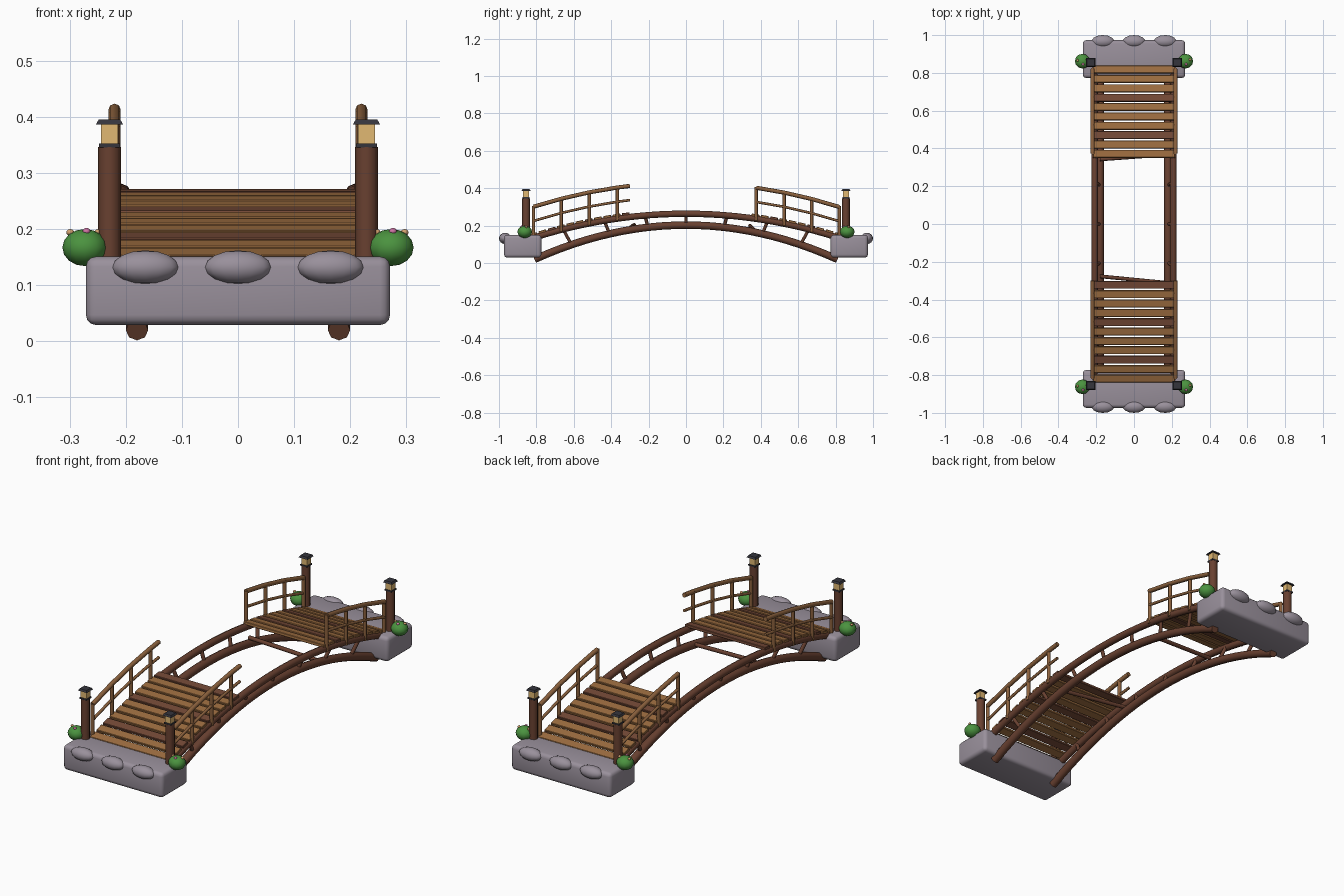
import bpy, math
from mathutils import Vector

cube = bpy.data.objects.get("Cube")
if cube:
    bpy.data.objects.remove(cube, do_unlink=True)


def material(name, *rgb):
    m = bpy.data.materials.new(name)
    m.use_nodes = True
    m.diffuse_color = (*rgb, 1)
    m.node_tree.nodes["Principled BSDF"].inputs["Base Color"].default_value = (*rgb, 1)
    return m


STONE = material("grey stone", 0.32, 0.28, 0.33)
BEAM = material("dark brown timber", 0.14, 0.052, 0.03)
PLANK = material("light brown plank", 0.33, 0.15, 0.05)
PLANK_DARK = material("dark brown plank", 0.17, 0.065, 0.036)
RAIL = material("rail wood", 0.26, 0.12, 0.047)
LEAF = material("green leaf", 0.07, 0.29, 0.05)
IRON = material("black iron", 0.035, 0.035, 0.045)
GLASS = material("amber glass", 0.75, 0.48, 0.17)
PINK = material("pink flower", 0.65, 0.18, 0.38)
PEACH = material("peach flower", 0.65, 0.36, 0.16)


def finish(name, mat, smooth=True):
    o = bpy.context.object
    o.name = name
    o.data.materials.clear()
    o.data.materials.append(mat)
    if smooth:
        bpy.ops.object.shade_smooth_by_angle(angle=math.radians(50))
    return o


def box(name, mat, loc, size, tilt=0, bevel=0, segments=1):
    bpy.ops.mesh.primitive_cube_add(size=1, location=loc)
    o = bpy.context.object
    o.scale = size
    bpy.ops.object.transform_apply(location=False, rotation=False, scale=True)
    o.rotation_euler.x = tilt
    if bevel:
        b = o.modifiers.new("soft edges", "BEVEL")
        b.width, b.segments = bevel, segments
        bpy.ops.object.modifier_apply(modifier=b.name)
    return finish(name, mat, segments > 1)


def ball(name, mat, loc, size, segments=12, rings=8):
    bpy.ops.mesh.primitive_uv_sphere_add(segments=segments, ring_count=rings, location=loc)
    bpy.context.object.scale = size
    return finish(name, mat)


def tube(name, mat, points, radius):
    # Round timber swept along a path, with closed ends
    c = bpy.data.curves.new(name, "CURVE")
    c.dimensions = "3D"
    c.bevel_depth, c.bevel_resolution, c.use_fill_caps = radius, 2, True
    s = c.splines.new("POLY")
    s.points.add(len(points) - 1)
    for p, co in zip(s.points, points):
        p.co = (*co, 1)
    o = bpy.data.objects.new(name, c)
    bpy.context.collection.objects.link(o)
    bpy.ops.object.select_all(action="DESELECT")
    o.select_set(True)
    bpy.context.view_layer.objects.active = o
    bpy.ops.object.convert(target="MESH")
    return finish(name, mat)


def upper(y):
    return 0.264 - 0.13 * (y / 0.82) ** 2


def lower(y):
    return 0.203 - 0.183 * (y / 0.81) ** 2


# Arched side beams and the struts between them
steps = [i / 12 for i in range(-12, 13)]
for s in (-1, 1):
    tube("upper_beam", BEAM, [(s * 0.208, t * 0.82, upper(t * 0.82)) for t in steps], 0.017)
    tube("lower_beam", BEAM, [(s * 0.18, t * 0.81, lower(t * 0.81)) for t in steps], 0.02)
    for k in range(-3, 4):
        a, b = k * 0.204, k * 0.219
        tube("strut", BEAM, [(s * 0.18, a, lower(a)), (s * 0.2, b, upper(b))], 0.009)

# Cross braces under the broken deck edges
tube("cross_brace", BEAM, [(-0.18, 0.342, 0.2), (0.18, 0.368, 0.172)], 0.01)
tube("cross_brace", BEAM, [(-0.18, -0.277, 0.205), (0.18, -0.312, 0.18)], 0.01)

# Deck planks, with the middle of the span missing
for i in range(34):
    if 10 < i < 24:
        continue
    y = (i - 16.5) * 0.0495
    tilt = math.atan(-0.26 * y / 0.82 ** 2)
    box("deck_plank", PLANK_DARK if i % 4 == 2 else PLANK, (0, y, upper(y) + 0.018),
        (0.435, 0.041, 0.014), tilt, 0.002)

# Railings on each side of both deck pieces
post_rows = {-1: (-0.815, -0.667, -0.517, -0.367), 1: (0.375, 0.525, 0.672, 0.82)}
for s in (-1, 1):
    for end, ys in post_rows.items():
        for y in ys:
            tube("rail_post", RAIL, [(s * 0.218, y, upper(y) - 0.01),
                                     (s * 0.218, y, upper(y) + 0.17)], 0.009)
        path = list(ys) + ([-0.3] if end < 0 else [])
        tube("top_rail", RAIL, [(s * 0.22, y, upper(y) + 0.166) for y in path], 0.011)
        tube("middle_rail", RAIL, [(s * 0.22, y, upper(y) + 0.09) for y in path], 0.007)

for end in (-1, 1):
    # Stone abutment with three bulging stones
    box("abutment", STONE, (0, end * 0.873, 0.09), (0.542, 0.2, 0.122), 0, 0.018, 3)
    for x in (-0.165, 0, 0.165):
        ball("facing_stone", STONE, (x, end * 0.967, 0.132), (0.06, 0.033, 0.03), 14, 8)
    for s in (-1, 1):
        # Lamp post and lantern
        x, y = s * 0.229, end * 0.855
        tube("lamp_post", BEAM, [(x, y, 0.13), (x, y, 0.346)], 0.0205)
        box("lantern_base", IRON, (x, y, 0.349), (0.038, 0.038, 0.007))
        box("lantern_glass", GLASS, (x, y, 0.37), (0.031, 0.031, 0.036))
        bpy.ops.mesh.primitive_cone_add(vertices=4, radius1=0.034, radius2=0.027, depth=0.009,
                                        location=(x, y, 0.391), rotation=(0, 0, math.pi / 4))
        finish("lantern_cap", IRON, False)
        # Flowering bush
        bush = Vector((s * 0.273, end * 0.862, 0.167))
        ball("bush", LEAF, bush, (0.04, 0.039, 0.033), 12, 8)
        for dx, dy, dz, m in ((0.003, -0.016, 0.029, PINK), (-0.026, 0.004, 0.027, PEACH),
                              (0.024, 0.008, 0.027, PEACH)):
            ball("flower", m, bush + Vector((dx, dy, dz)), (0.007, 0.007, 0.006), 8, 6)
